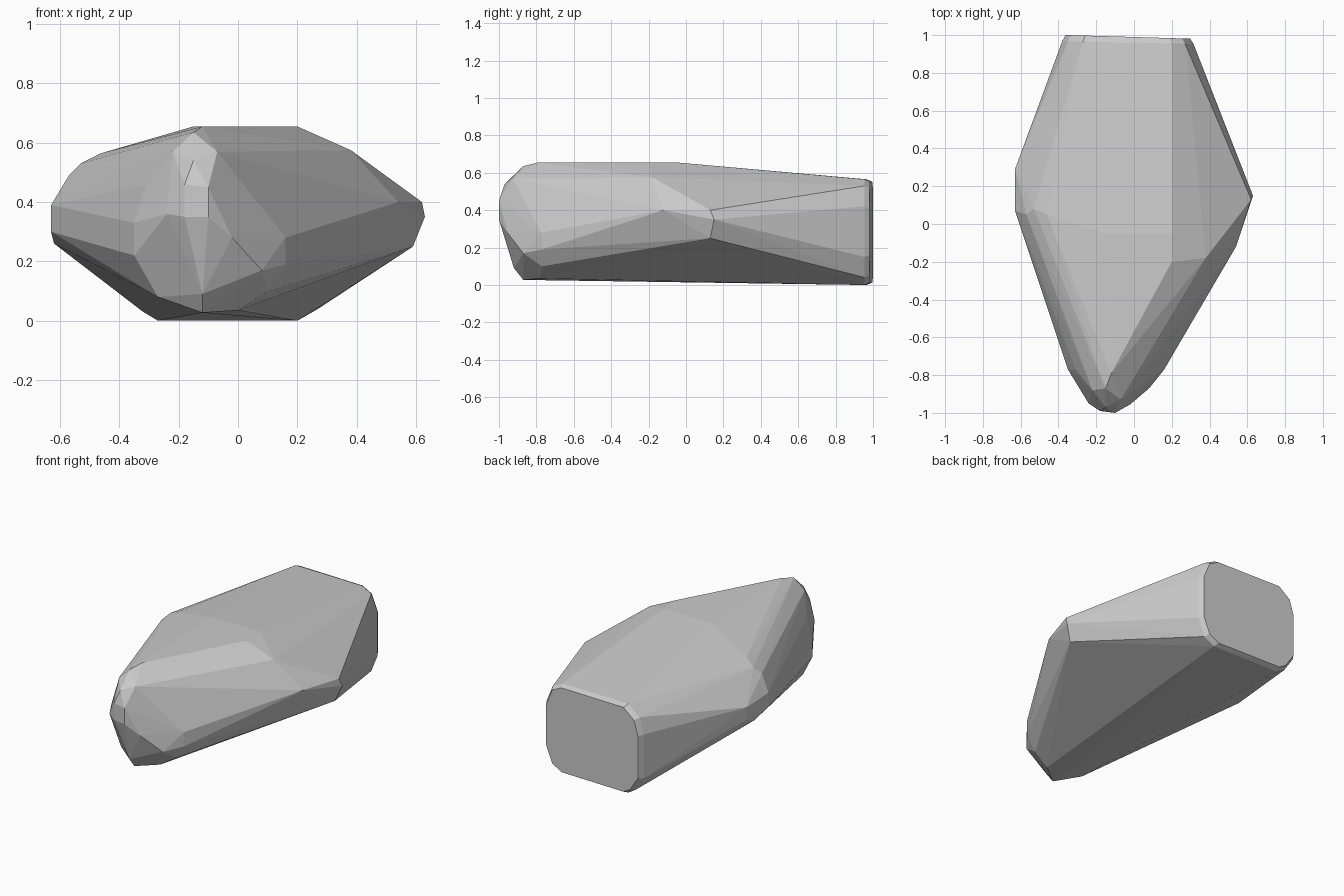
import bpy, bmesh
from math import radians

# Rounded nose at the front: tip, right-hand oval facet, left cheek, crown
nose = [
    (-0.18, -0.99, 0.35), (-0.10, -1.0, 0.35), (-0.10, -1.0, 0.45), (-0.18, -0.99, 0.46),
    (-0.02, -0.955, 0.28), (0.08, -0.87, 0.17), (0.16, -0.77, 0.19), (0.16, -0.77, 0.28),
    (0.10, -0.77, 0.10), (0.0, -0.78, 0.035), (-0.12, -0.87, 0.027), (-0.12, -0.92, 0.09),
    (-0.24, -0.95, 0.36), (-0.35, -0.77, 0.33), (-0.35, -0.77, 0.22), (-0.27, -0.79, 0.08),
    (-0.07, -0.93, 0.57), (-0.15, -0.97, 0.54), (-0.15, -0.87, 0.635), (-0.22, -0.88, 0.57),
    (-0.12, -0.79, 0.655), (-0.31, -0.77, 0.46),
]
# Broad shoulders at mid length
shoulders = [
    (0.20, -0.20, 0.655), (0.20, -0.05, 0.655), (-0.15, -0.05, 0.655),
    (0.38, -0.18, 0.575), (0.54, -0.12, 0.40), (0.62, 0.13, 0.40),
    (0.63, 0.15, 0.35), (0.59, 0.13, 0.25),
    (-0.46, 0.05, 0.565), (-0.53, 0.08, 0.53), (-0.57, 0.05, 0.49),
    (-0.63, 0.07, 0.39), (-0.63, 0.29, 0.38), (-0.63, 0.07, 0.30),
    (-0.62, 0.20, 0.26), (-0.63, 0.28, 0.30),
]
# Rounded-rectangle outline (x, z) of the back end
tail_outline = [
    (-0.27, 0.0), (0.20, 0.0), (0.27, 0.04), (0.315, 0.15), (0.315, 0.42), (0.27, 0.53),
    (0.20, 0.565), (-0.27, 0.565), (-0.35, 0.50), (-0.38, 0.40), (-0.38, 0.12), (-0.32, 0.03),
]


def tail_ring(scale, y, slant):
    cx, cz = -0.03, 0.283
    return [(cx + (x - cx) * scale, y - slant * x, cz + (z - cz) * scale)
            for x, z in tail_outline]


bm = bmesh.new()
for co in nose + shoulders + tail_ring(1.0, 0.96, 0.02) + tail_ring(0.95, 0.99, 0.028):
    bm.verts.new(co)

# Wrap everything in one faceted convex skin
hull = bmesh.ops.convex_hull(bm, input=bm.verts[:])
bmesh.ops.delete(bm, geom=[v for v in bm.verts if not v.link_faces], context='VERTS')
bmesh.ops.dissolve_limit(bm, angle_limit=radians(1), verts=bm.verts[:], edges=bm.edges[:])
bmesh.ops.recalc_face_normals(bm, faces=bm.faces[:])

mesh = bpy.data.meshes.new("faceted_stone")
bm.to_mesh(mesh)
bm.free()
stone = bpy.data.objects.new("faceted_stone", mesh)
bpy.context.collection.objects.link(stone)
